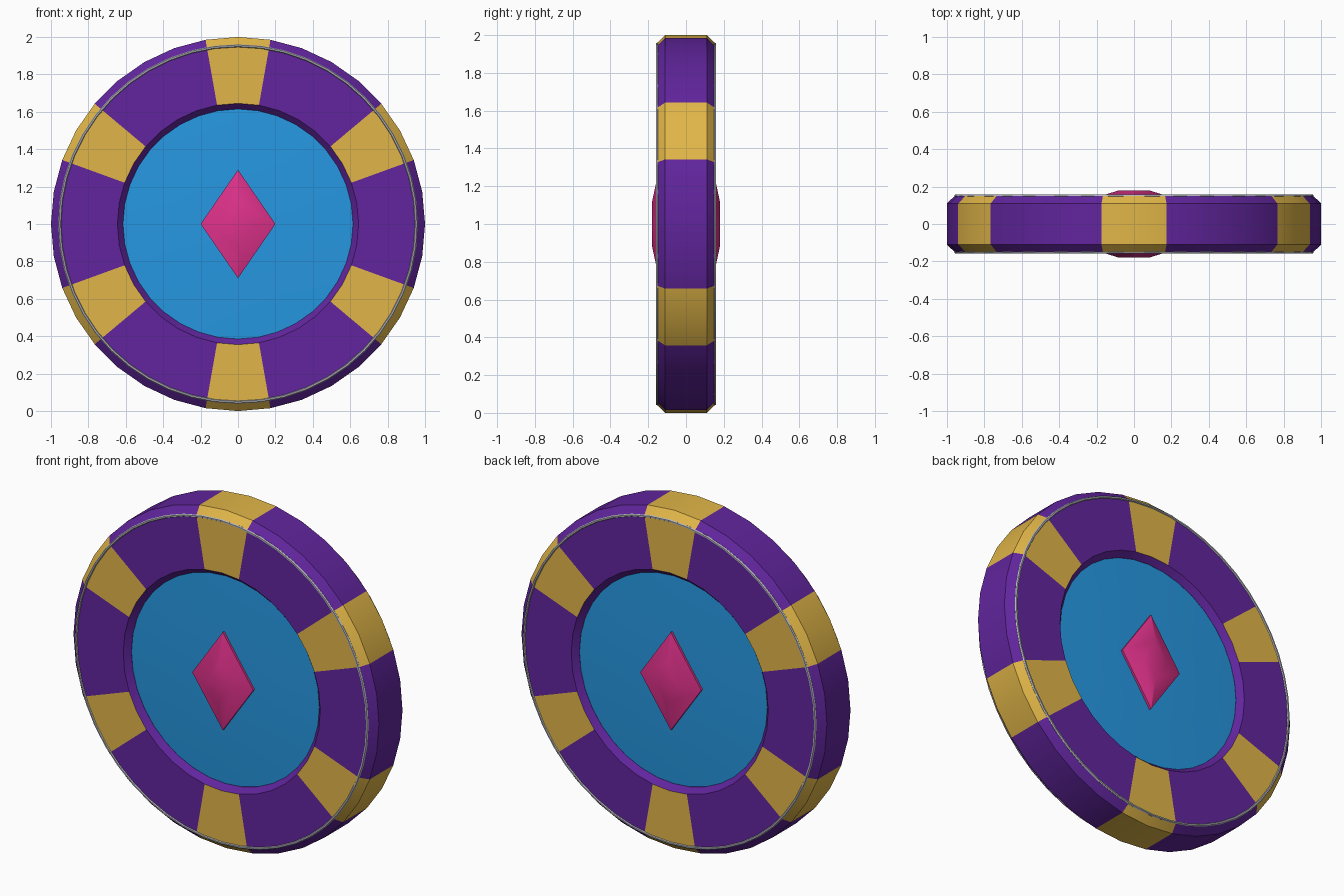
import bpy, bmesh, math
from mathutils import Vector

if "Cube" in bpy.data.objects:
    bpy.data.objects.remove(bpy.data.objects["Cube"])


def material(name, rgb):
    m = bpy.data.materials.new(name)
    lin = [((c / 255 + 0.055) / 1.055) ** 2.4 for c in rgb]
    m.diffuse_color = (*lin, 1)
    m.use_nodes = True
    m.node_tree.nodes["Principled BSDF"].inputs["Base Color"].default_value = m.diffuse_color
    return m


PURPLE = material("purple", (97, 37, 157))
GOLD = material("gold", (225, 182, 72))
BLUE = material("blue", (38, 152, 226))
PINK = material("pink", (224, 50, 140))
SILVER = material("silver", (182, 184, 190))


def finish(name, bm, mats):
    bmesh.ops.recalc_face_normals(bm, faces=bm.faces)
    me = bpy.data.meshes.new(name)
    bm.to_mesh(me)
    bm.free()
    ob = bpy.data.objects.new(name, me)
    bpy.context.collection.objects.link(ob)
    ob.location.z = 1
    for m in mats:
        me.materials.append(m)
    bpy.ops.object.select_all(action='DESELECT')
    ob.select_set(True)
    bpy.context.view_layer.objects.active = ob
    bpy.ops.object.shade_smooth_by_angle(angle=math.radians(30))
    return ob


def lathe(profile, sides, closed=False):
    """Revolve (radius, y) points around the y axis."""
    bm = bmesh.new()
    rings = []
    for r, y in profile:
        if r == 0:
            rings.append([bm.verts.new((0, y, 0))] * sides)
        else:
            rings.append([bm.verts.new((r * math.cos(math.tau * i / sides), y,
                                        r * math.sin(math.tau * i / sides)))
                          for i in range(sides)])
    pairs = list(zip(rings, rings[1:]))
    if closed:
        pairs.append((rings[-1], rings[0]))
    for a, b in pairs:
        for i in range(sides):
            j = (i + 1) % sides
            bm.faces.new(list(dict.fromkeys((a[i], a[j], b[j], b[i]))))
    return bm


# Chamfered outer ring with six gold blocks; the inner bevel stays purple
half = [(0.615, 0.118), (0.645, 0.152), (0.957, 0.152), (1.0, 0.11)]
bm = lathe(half + [(r, -y) for r, y in reversed(half)], 36, closed=True)
for f in bm.faces:
    c = f.calc_center_median()
    angle = math.degrees(math.atan2(c.z, c.x)) % 60
    if abs(angle - 30) < 10 and math.hypot(c.x, c.z) > 0.66:
        f.material_index = 1
finish("chip_ring", bm, [PURPLE, GOLD])

for side, label in ((-1, "front"), (1, "back")):
    # Slightly domed centre disc
    dome = [(0, 0.131), (0.2, 0.130), (0.4, 0.126), (0.617, 0.117)]
    finish(label + "_disc", lathe([(r, side * y) for r, y in dome], 72), [BLUE])

    # Thin metal trim along the chamfer edge
    tube = [(0.953 + 0.008 * math.cos(math.tau * k / 6),
             side * (0.151 + 0.008 * math.sin(math.tau * k / 6))) for k in range(6)]
    finish(label + "_trim", lathe(tube, 48, closed=True), [SILVER])

    # Raised diamond with a domed top
    bm = bmesh.new()
    loops = [[bm.verts.new(Vector((x * s, side * y, z * s)))
              for x, z in ((0.2, 0), (0, 0.29), (-0.2, 0), (0, -0.29))]
             for s, y in ((1, 0.11), (1, 0.143), (0.4, 0.18))]
    for a, b in zip(loops, loops[1:]):
        for i in range(4):
            j = (i + 1) % 4
            bm.faces.new((a[i], a[j], b[j], b[i]))
    bm.faces.new(loops[0])
    bm.faces.new(loops[-1])
    finish(label + "_diamond", bm, [PINK])
